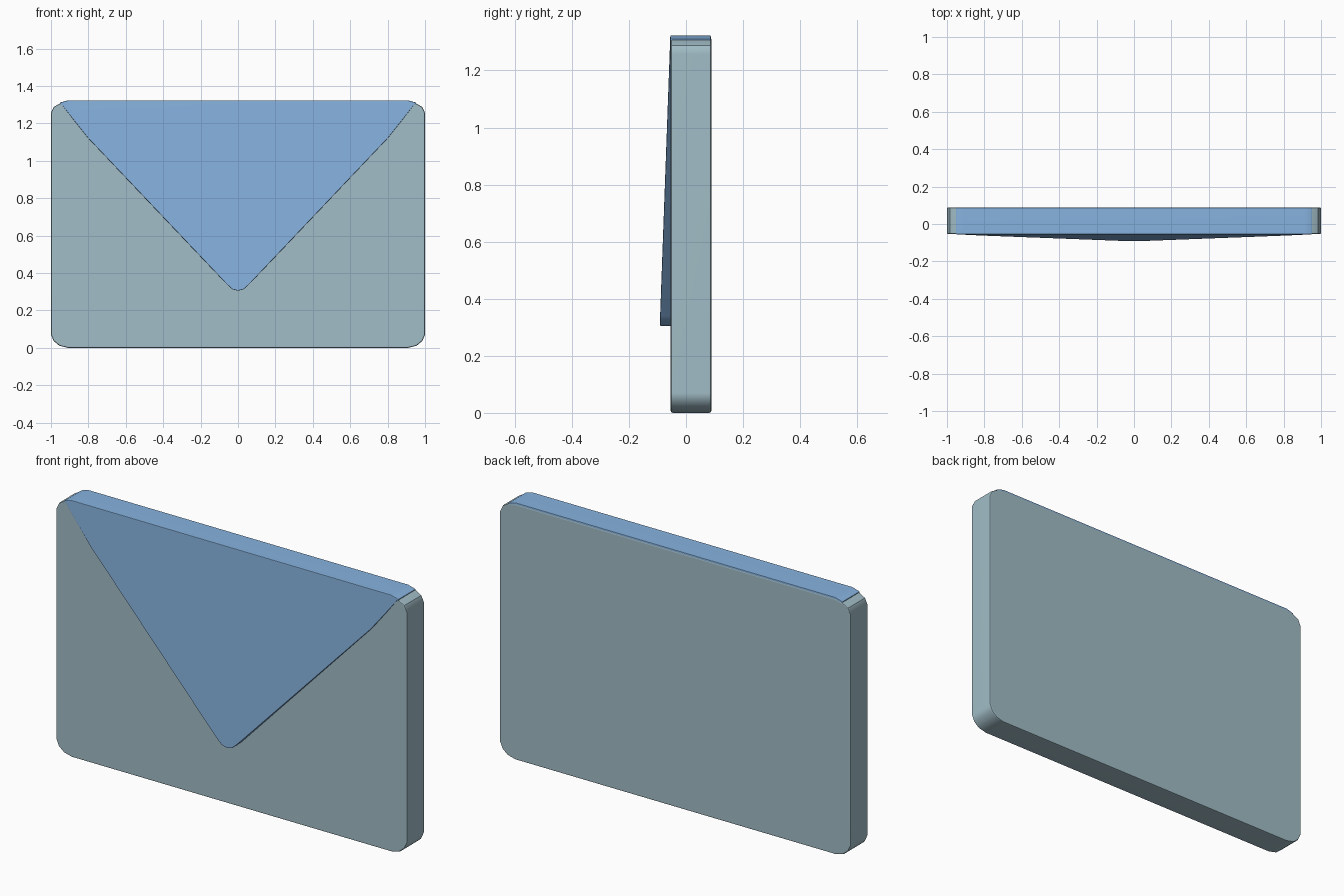
import bpy, bmesh
from math import radians

if "Cube" in bpy.data.objects:
    bpy.data.objects.remove(bpy.data.objects["Cube"])


def mirrored(half):
    """Close a right-hand outline (bottom to top) by mirroring it across x = 0."""
    return half + [(-x, z) for x, z in reversed(half) if x > 0]


def make_prism(name, outline, front, back, bevel, mat=None):
    """Prism between two y surfaces, each given as a function of z."""
    bm = bmesh.new()
    a = [bm.verts.new((x, front(z), z)) for x, z in outline]
    b = [bm.verts.new((x, back(z), z)) for x, z in outline]
    bm.faces.new(a)
    bm.faces.new(b[::-1])
    n = len(a)
    for i in range(n):
        j = (i + 1) % n
        bm.faces.new((a[i], b[i], b[j], a[j]))
    bmesh.ops.recalc_face_normals(bm, faces=bm.faces)
    mesh = bpy.data.meshes.new(name)
    bm.to_mesh(mesh)
    bm.free()
    ob = bpy.data.objects.new(name, mesh)
    bpy.context.collection.objects.link(ob)
    if mat:
        mesh.materials.append(mat)
    bpy.ops.object.select_all(action='DESELECT')
    bpy.context.view_layer.objects.active = ob
    ob.select_set(True)
    if bevel:
        mod = ob.modifiers.new("soft_edges", 'BEVEL')
        mod.width = bevel
        mod.segments = 2
        mod.limit_method = 'ANGLE'
        mod.angle_limit = radians(60)
        bpy.ops.object.modifier_apply(modifier=mod.name)
    bpy.ops.object.shade_smooth_by_angle(angle=radians(28))
    ob.modifiers.new("face_normals", 'WEIGHTED_NORMAL').keep_sharp = True
    return ob


def material(name, color):
    m = bpy.data.materials.new(name)
    m.diffuse_color = color
    m.use_nodes = True
    m.node_tree.nodes["Principled BSDF"].inputs["Base Color"].default_value = m.diffuse_color
    return m


paper = material("paper", (0.36, 0.51, 0.57, 1))
blue = material("flap_blue", (0.24, 0.45, 0.74, 1))

# Envelope body: slab with clipped round corners
body = mirrored([(0.91, 0.0), (0.955, 0.011), (0.985, 0.036), (1.0, 0.07),
                 (1.0, 1.256), (0.985, 1.288), (0.95, 1.308), (0.91, 1.317)])
make_prism("envelope_body", body, lambda z: -0.054, lambda z: 0.089, 0.008, paper)

# Folded flap: pointed wedge, thicker toward its tip
flap = mirrored([(0, 0.305), (0.03, 0.313), (0.06, 0.34), (0.80, 1.12),
                 (0.88, 1.22), (0.95, 1.31), (0.91, 1.323)])
make_prism("envelope_flap", flap, lambda z: -0.055 - 0.037 * (1.323 - z) / 1.018,
           lambda z: -0.03, 0.004, blue)

# Fold strip over the top edge
strip = mirrored([(0.91, 1.305), (0.951, 1.299), (0.952, 1.311), (0.91, 1.323)])
make_prism("flap_fold", strip, lambda z: -0.055, lambda z: 0.087, 0.004, blue)
